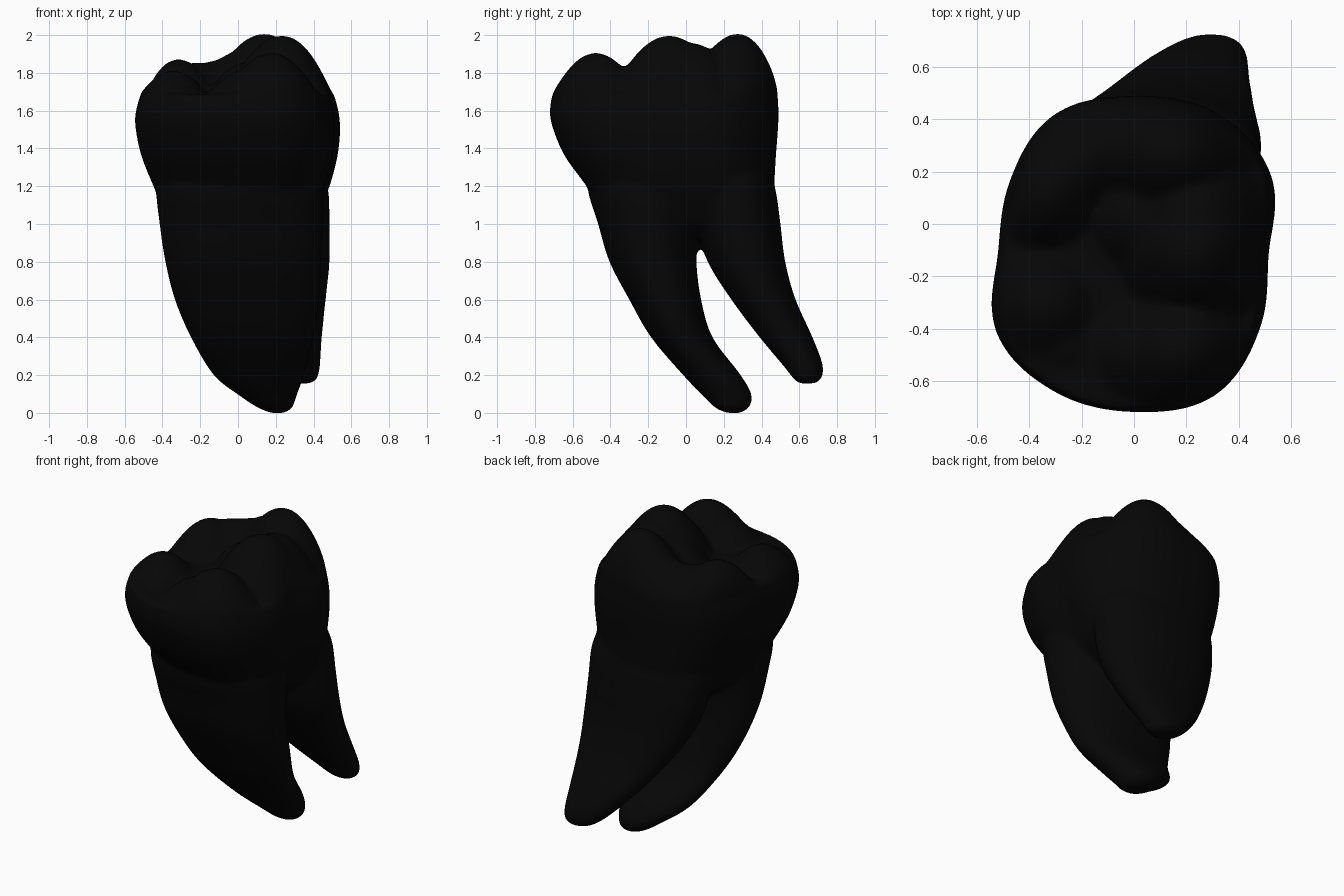
import bpy, bmesh, math

cube = bpy.data.objects.get("Cube")
if cube:
    bpy.data.objects.remove(cube)

SEG = 72
bm = bmesh.new()


def add_ring(points):
    return [bm.verts.new(p) for p in points]


def skin(rings):
    # Bridge successive rings and cap both ends
    for a, b in zip(rings, rings[1:]):
        for i in range(SEG):
            j = (i + 1) % SEG
            bm.faces.new((a[i], a[j], b[j], b[i]))
    bm.faces.new(rings[0][::-1])
    bm.faces.new(rings[-1])


def spline(a, b, c, d, f):
    # Smooth curve from b to c
    return b + .5 * f * (c - a + f * (2 * a - 5 * b + 4 * c - d + f * (3 * (b - c) + d - a)))


def refine(rows, steps=4):
    # Insert smooth in-between sections
    padded = [rows[0]] + rows + [rows[-1]]
    out = []
    for quad in zip(padded, padded[1:], padded[2:], padded[3:]):
        for k in range(steps):
            out.append([spline(*values, k / steps) for values in zip(*quad)])
    return out + [rows[-1]]


def oval(angle, power=2.2):
    c, s = math.cos(angle), math.sin(angle)
    return (math.copysign(abs(c) ** (2 / power), c),
            math.copysign(abs(s) ** (2 / power), s))


# Rounded crown outline: radii every 30 degrees, smoothly interpolated
RADII = [.505, .595, .62, .60, .61, .545, .515, .60, .60, .595, .615, .55]


def crown_outline(angle):
    t = angle / math.tau * 12
    r = spline(*(RADII[(int(t) + k) % 12] for k in (-1, 0, 1, 2)), t % 1)
    return r * math.cos(angle) / .53, r * math.sin(angle) / .60


def section(outline, z, x0, x1, y0, y1):
    pts = []
    for i in range(SEG):
        u, v = outline(math.tau * i / SEG)
        pts.append(((x0 + x1) / 2 + u * (x1 - x0) / 2,
                    (y0 + y1) / 2 + v * (y1 - y0) / 2, z))
    return pts


# Roots: height, then x and y limits of each section
front_root = [(0, .17, .25, .21, .29), (.03, .10, .29, .15, .335),
              (.09, .01, .31, .09, .35), (.2, -.13, .35, -.015, .29),
              (.4, -.25, .40, -.185, .14), (.6, -.335, .43, -.30, .08),
              (.8, -.385, .44, -.405, .055), (1, -.415, .45, -.465, .06),
              (1.2, -.43, .45, -.52, .10), (1.35, -.36, .40, -.46, .05)]
back_root = [(.155, .29, .38, .60, .68), (.18, .22, .42, .57, .715),
             (.25, .13, .435, .515, .725), (.4, -.01, .445, .39, .67),
             (.6, -.16, .465, .24, .58), (.8, -.27, .485, .115, .525),
             (1, -.33, .485, .05, .50), (1.2, -.34, .475, .03, .47),
             (1.35, -.28, .41, .05, .41)]
for root in (front_root, back_root):
    skin([add_ring(section(oval, *row)) for row in refine(root)])

# Trunk above the fork, swelling into the crown wall
wall = refine([(.92, -.20, .28, -.22, .26), (1, -.32, .38, -.36, .37),
               (1.1, -.39, .44, -.47, .44), (1.2, -.44, .485, -.53, .465),
               (1.35, -.50, .525, -.64, .475), (1.48, -.53, .54, -.70, .485),
               (1.58, -.535, .535, -.725, .49), (1.68, -.51, .51, -.715, .485)])
rings = [add_ring(section(crown_outline, *row)) for row in wall]

# Chewing surface: cusps and the ridges that link them
CUSPS = [(.15, .31, 2.03), (.24, -.09, 2.0), (.24, .03, 1.96),
         (.19, -.50, 1.92), (-.36, -.31, 1.82), (-.36, .16, 1.90),
         (.01, .33, 1.93), (-.12, .32, 1.88), (-.24, .26, 1.87),
         (.06, .03, 1.86), (.04, -.49, 1.82), (-.28, -.45, 1.73)]


def cusp_height(x, y):
    best = max(h - 3.3 * ((x - a) ** 2 + (y - b) ** 2) for a, b, h in CUSPS)
    return max(best, 1.69)


rim = section(crown_outline, *wall[-1])
cx, cy = 0, -.11
for k in range(1, 27):
    s = math.cos(k / 27 * math.pi / 2)
    dome = math.sqrt(1 - s ** 6)
    pts = []
    for x, y, z in rim:
        px, py = cx + (x - cx) * s, cy + (y - cy) * s
        pts.append((px, py, z + (cusp_height(px, py) - z) * dome))
    rings.append(add_ring(pts))
skin(rings)

bmesh.ops.recalc_face_normals(bm, faces=bm.faces)
mesh = bpy.data.meshes.new("molar")
bm.to_mesh(mesh)
bm.free()
molar = bpy.data.objects.new("molar", mesh)
bpy.context.collection.objects.link(molar)

# Near-black material
mat = bpy.data.materials.new("near_black")
mat.use_nodes = True
colour = (.002, .002, .002, 1)
mat.diffuse_color = colour
mat.node_tree.nodes["Principled BSDF"].inputs["Base Color"].default_value = colour
mesh.materials.append(mat)

# Fuse crown and roots into one soft skin
fuse = molar.modifiers.new("fuse", 'REMESH')
fuse.mode = 'VOXEL'
fuse.voxel_size = .016
fuse.use_smooth_shade = True
soften = molar.modifiers.new("soften", 'SMOOTH')
soften.factor = .5
soften.iterations = 10
